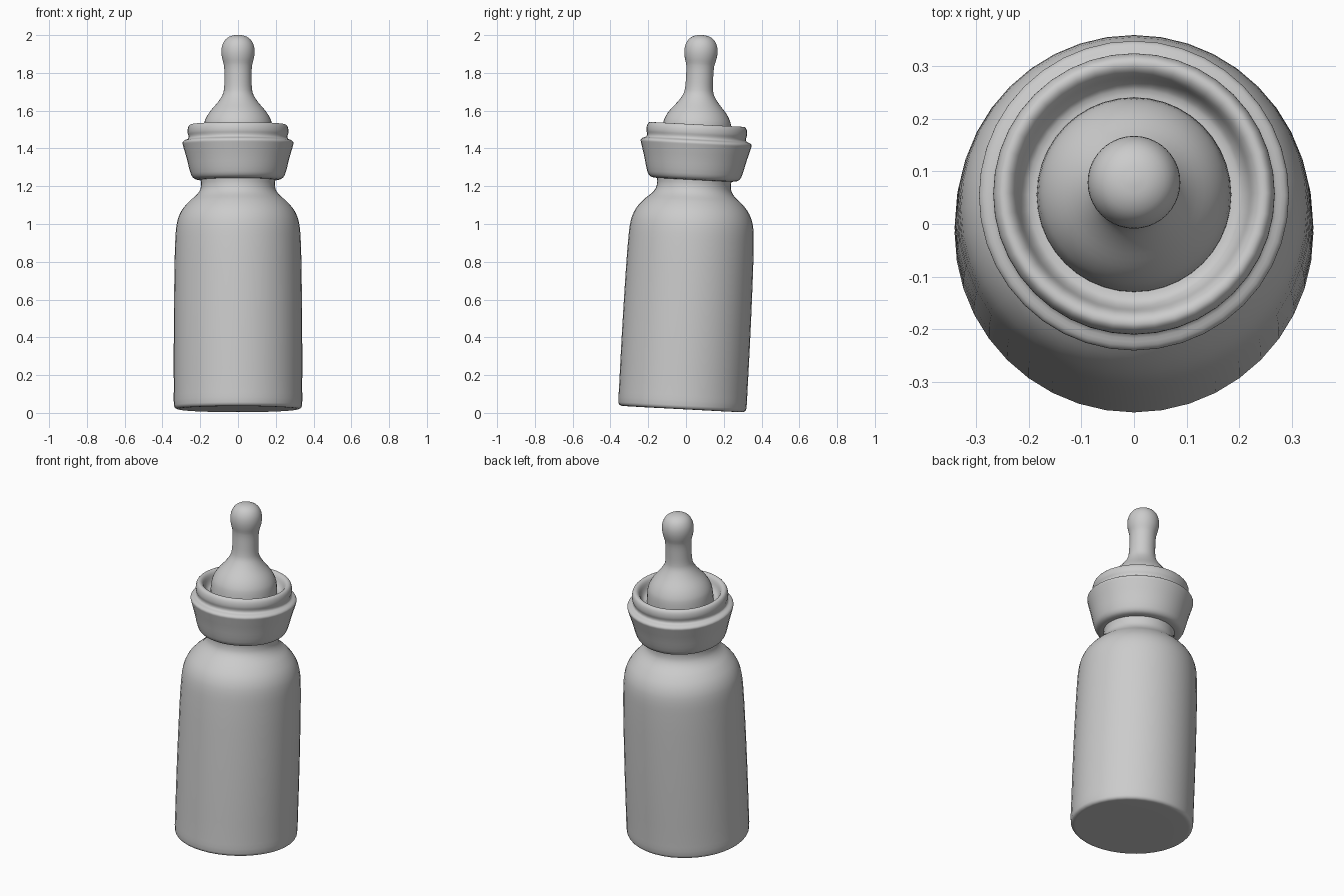
import bpy
import bmesh
import math
from mathutils import Vector, Matrix

SEGMENTS = 40
LEAN = math.radians(-3)

default_cube = bpy.data.objects.get("Cube")
if default_cube:
    bpy.data.objects.remove(default_cube, do_unlink=True)


def make_material(name, colour):
    material = bpy.data.materials.new(name)
    material.use_nodes = True
    material.diffuse_color = colour
    material.node_tree.nodes["Principled BSDF"].inputs["Base Color"].default_value = colour
    return material


def smooth_profile(points, steps=3):
    """Pass a soft curve through the (radius, height) points."""
    pts = [Vector((r, 0, z)) for r, z in points]
    result = []
    for i in range(len(pts) - 1):
        before, a, b = pts[max(i - 1, 0)], pts[i], pts[i + 1]
        after = pts[min(i + 2, len(pts) - 1)]
        span = (b - a).length
        # Limit tangents so that short and long spans meet without bulging
        start = (b - before).normalized() * span
        end = (after - a).normalized() * span
        for k in range(steps):
            t = k / steps
            p = (a * (2 * t**3 - 3 * t**2 + 1) + start * (t**3 - 2 * t**2 + t)
                 + b * (3 * t**2 - 2 * t**3) + end * (t**3 - t**2))
            p.x = max(p.x, 0)
            result.append(p)
    return result + [pts[-1]]


def lathe(name, points, material):
    """Spin a profile around the bottle's axis."""
    bm = bmesh.new()
    verts = [bm.verts.new(p) for p in smooth_profile(points)]
    edges = [bm.edges.new(pair) for pair in zip(verts, verts[1:])]
    bmesh.ops.spin(bm, geom=verts + edges, cent=(0, 0, 0), axis=(0, 0, 1),
                   angle=math.tau, steps=SEGMENTS, use_merge=True)
    bmesh.ops.remove_doubles(bm, verts=bm.verts[:], dist=0.0005)
    bmesh.ops.recalc_face_normals(bm, faces=bm.faces[:])
    mesh = bpy.data.meshes.new(name)
    bm.to_mesh(mesh)
    bm.free()
    mesh.materials.append(material)
    obj = bpy.data.objects.new(name, mesh)
    bpy.context.collection.objects.link(obj)
    # The whole bottle leans slightly backwards
    obj.matrix_world = Matrix.Translation((0, -0.02, 0.02)) @ Matrix.Rotation(LEAN, 4, "X")
    bpy.ops.object.select_all(action="DESELECT")
    obj.select_set(True)
    bpy.context.view_layer.objects.active = obj
    bpy.ops.object.shade_smooth_by_angle(angle=math.radians(40))
    return obj


grey = make_material("plain grey", (0.6, 0.6, 0.6, 1))

# Bottle body with rounded shoulder and neck
lathe("bottle_body", [
    (0, 0), (0.31, 0), (0.33, 0.004), (0.339, 0.02), (0.34, 0.1), (0.34, 0.4),
    (0.337, 0.7), (0.332, 0.9), (0.323, 0.99), (0.3, 1.05), (0.26, 1.1),
    (0.22, 1.135), (0.2, 1.165), (0.195, 1.2), (0.195, 1.26), (0, 1.26),
], grey)

# Screw collar: flared cup, groove and rolled lip with a recessed centre
lathe("collar", [
    (0.17, 1.215), (0.215, 1.217), (0.237, 1.226), (0.251, 1.25), (0.272, 1.33),
    (0.292, 1.4), (0.294, 1.413), (0.286, 1.423), (0.266, 1.432), (0.262, 1.445),
    (0.267, 1.465), (0.265, 1.49), (0.255, 1.507), (0.24, 1.508), (0.227, 1.495),
    (0.215, 1.465), (0.2, 1.448), (0.17, 1.445),
], grey)

# Soft teat: dome, stem and rounded tip
lathe("teat", [
    (0.185, 1.43), (0.184, 1.47), (0.178, 1.52), (0.165, 1.552), (0.145, 1.582),
    (0.11, 1.623), (0.085, 1.66), (0.075, 1.69), (0.072, 1.75), (0.074, 1.82),
    (0.084, 1.86), (0.088, 1.895), (0.083, 1.93), (0.066, 1.96), (0.037, 1.978),
    (0, 1.984),
], grey)
